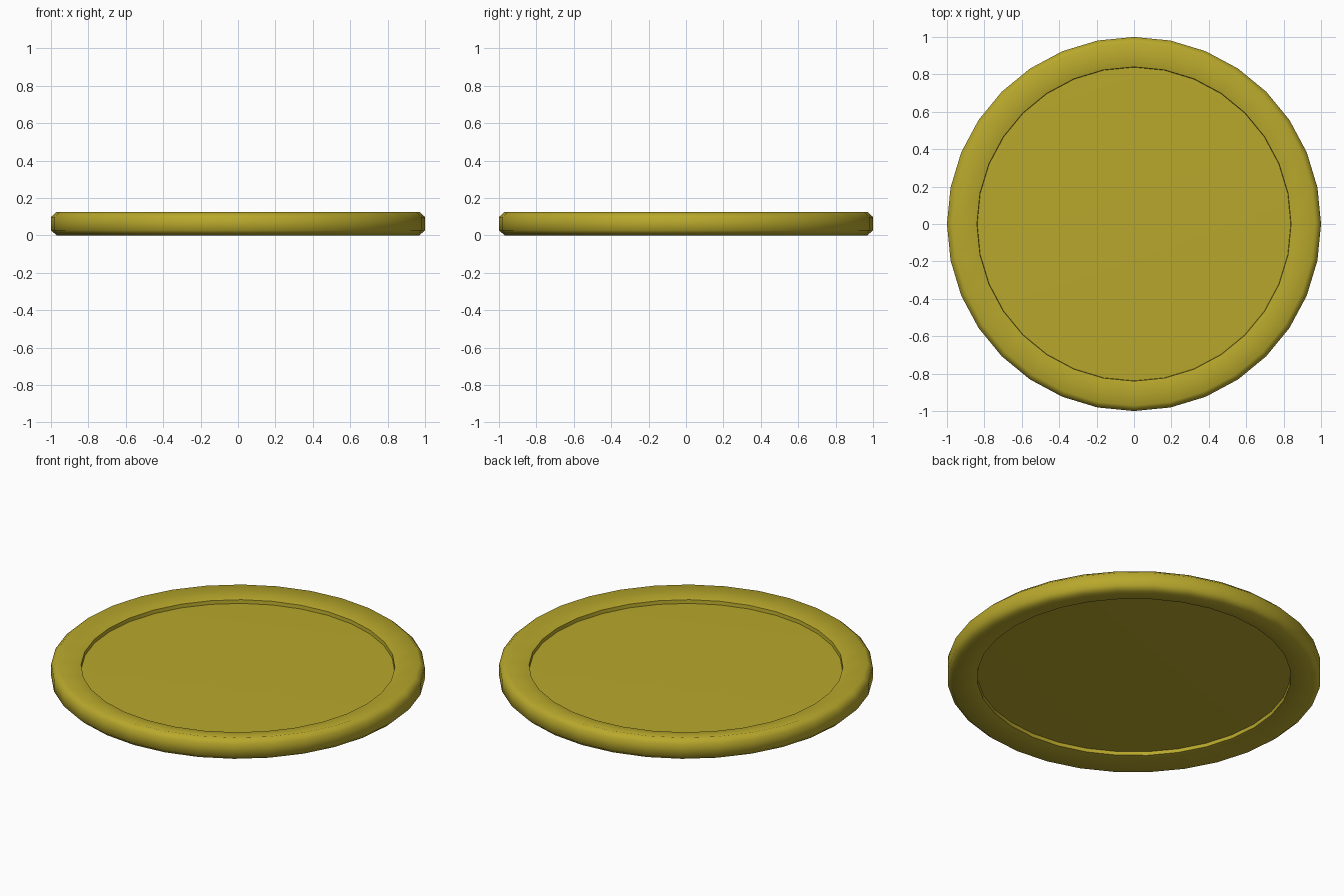
import bpy, bmesh, math

if "Cube" in bpy.data.objects:
    bpy.data.objects.remove(bpy.data.objects["Cube"])

SIDES = 32
HEIGHT = 0.125

# Half profile of the upper side: (radius, z), centre to outer edge
upper = [(0.80, 0.076), (0.838, 0.075), (0.84, 0.096), (0.97, HEIGHT), (1.0, 0.098)]
# Mirror it for the underside
profile = upper + [(r, HEIGHT - z) for r, z in reversed(upper)]

bm = bmesh.new()
rings = []
for r, z in profile:
    rings.append([bm.verts.new((r * math.cos(2 * math.pi * i / SIDES),
                                r * math.sin(2 * math.pi * i / SIDES), z))
                  for i in range(SIDES)])

# Rim and recess walls
for a, b in zip(rings, rings[1:]):
    for i in range(SIDES):
        j = (i + 1) % SIDES
        bm.faces.new((a[i], b[i], b[j], a[j]))

# Flat recessed faces, top and bottom
bm.faces.new(rings[0])
bm.faces.new(list(reversed(rings[-1])))
bmesh.ops.recalc_face_normals(bm, faces=bm.faces[:])

mesh = bpy.data.meshes.new("rimmed_disc")
bm.to_mesh(mesh)
bm.free()
disc = bpy.data.objects.new("rimmed_disc", mesh)
bpy.context.collection.objects.link(disc)

# Gold colour
gold = bpy.data.materials.new("gold")
gold.diffuse_color = (0.48, 0.39, 0.025, 1.0)
gold.use_nodes = True
gold.node_tree.nodes["Principled BSDF"].inputs["Base Color"].default_value = gold.diffuse_color
mesh.materials.append(gold)

# Smooth rim, sharp recess edge
bpy.context.view_layer.objects.active = disc
disc.select_set(True)
bpy.ops.object.shade_smooth_by_angle(angle=math.radians(62))
